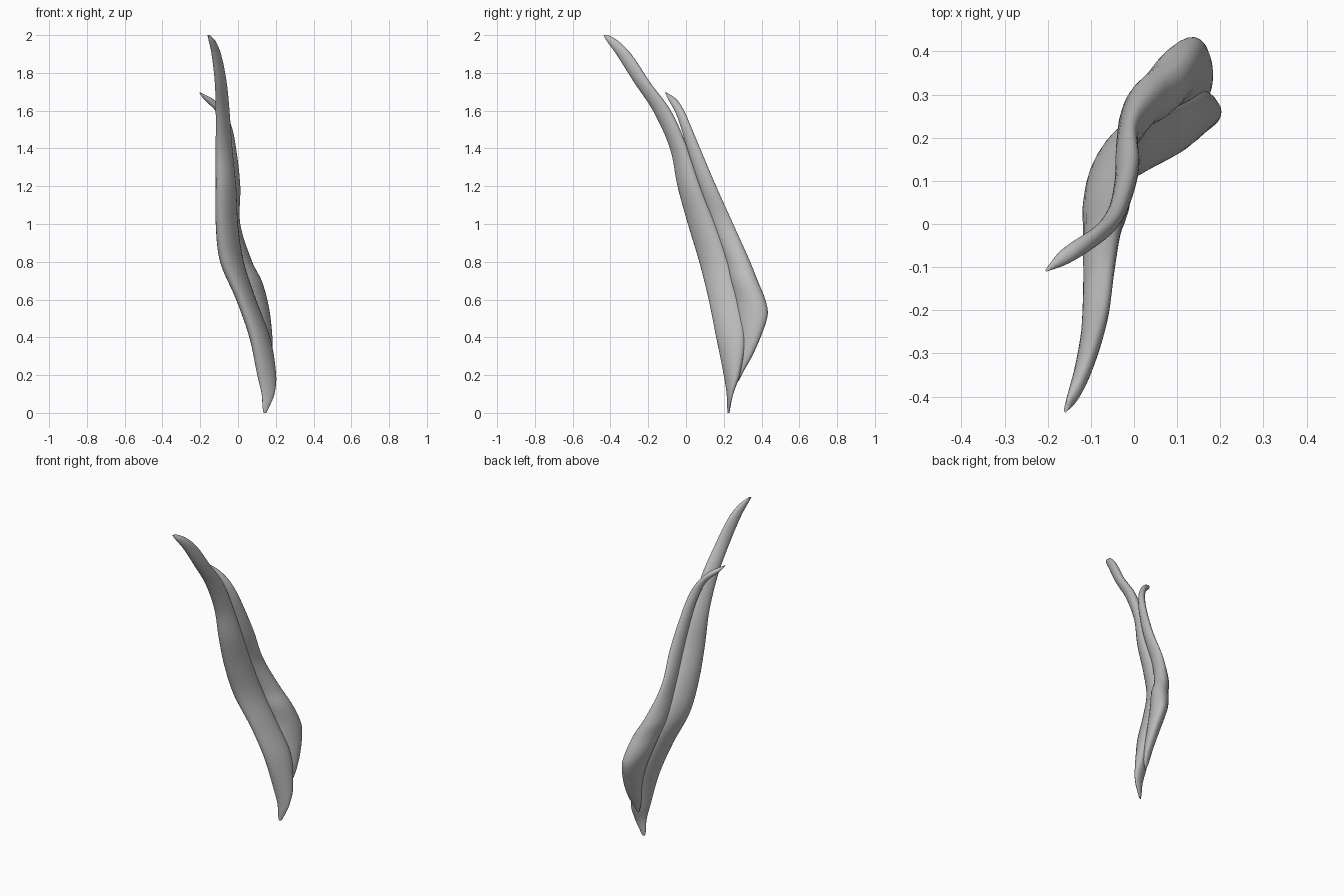
import bpy
import bmesh
import math

SIDES = 24
STEPS = 6

# Cross-sections in hundredths: height, left and right limits, front and back limits
FRONT_LEAF = [
    (0, 13.5, 15, 22, 23), (3, 13, 16.5, 21.8, 23.5), (10, 12.5, 19.3, 21.5, 25),
    (20, 10.2, 20.2, 20, 28.5), (40, 6, 17, 16, 31.5), (60, -1, 9.5, 12, 28.5),
    (80, -9.5, 3, 7, 23.5), (100, -11.8, 0, 1, 16), (120, -11.8, -1, -4.5, 8),
    (140, -11.8, -3, -8.5, 1), (160, -11.8, -4.5, -17.5, -8), (175, -12.3, -6, -27.5, -19),
    (190, -14, -9, -37, -29), (197, -15.5, -12, -42, -36), (200, -16.2, -15, -43.7, -41),
]
BACK_LEAF = [
    (17, 14, 15, 27.5, 28), (22, 12.5, 17, 27, 30.5), (30, 11.5, 18.2, 27.5, 35),
    (40, 9.5, 18.2, 28, 39.5), (52, 6, 17, 27, 43.3), (60, 3, 15.5, 26, 42),
    (70, 0, 12.5, 23.5, 38), (80, -3, 7.5, 21, 34), (100, -4.2, 1.2, 14, 25),
    (120, -4.5, 1.2, 7, 16), (140, -6, -1, 0.5, 7.5), (152, -8.5, -3.5, -3, 2.5),
    (160, -12, -7.5, -6, -1), (166, -18, -13, -9.5, -5), (169.5, -20.5, -19.5, -11, -10),
]


def make_material(name, colour):
    material = bpy.data.materials.new(name)
    material.use_nodes = True
    material.diffuse_color = colour
    material.node_tree.nodes["Principled BSDF"].inputs["Base Color"].default_value = colour
    return material


def slope(before, after, field):
    """Rate of change of one section value with height."""
    return (after[field] - before[field]) / (after[0] - before[0])


def blend(sections, index, t):
    """Smooth section between a section and the next one up."""
    low, high = sections[index], sections[index + 1]
    below = sections[max(index - 1, 0)]
    above = sections[min(index + 2, len(sections) - 1)]
    span = high[0] - low[0]
    result = [low[0] + span * t]
    ease = t * t * (3 - 2 * t)
    for field in range(1, len(low)):
        leave = slope(below, high, field) * span
        arrive = slope(low, above, field) * span
        value = low[field] + (high[field] - low[field]) * ease
        value += leave * t * (1 - t) ** 2 - arrive * t * t * (1 - t)
        result.append(value)
    return result


def add_ring(bm, section, skew):
    """Slanted oval that exactly fills the section limits."""
    height, left, right, front, back = (value / 100 for value in section)
    ring = []
    for side in range(SIDES):
        angle = math.tau * side / SIDES
        x = (left + right) / 2 + (right - left) / 2 * math.cos(angle)
        y = (front + back) / 2 + (back - front) / 2 * math.cos(angle - skew)
        ring.append(bm.verts.new((x, y, height)))
    return ring


def make_leaf(name, sections, skew, material):
    bm = bmesh.new()
    rings = []
    for index in range(len(sections) - 1):
        for step in range(STEPS):
            rings.append(add_ring(bm, blend(sections, index, step / STEPS), skew))
    rings.append(add_ring(bm, sections[-1], skew))

    # Skin between neighbouring rings, then close both tips
    for lower, upper in zip(rings, rings[1:]):
        for side in range(SIDES):
            after = (side + 1) % SIDES
            bm.faces.new((lower[side], lower[after], upper[after], upper[side]))
    bm.faces.new(rings[0])
    bm.faces.new(rings[-1])
    bmesh.ops.recalc_face_normals(bm, faces=bm.faces[:])

    mesh = bpy.data.meshes.new(name)
    bm.to_mesh(mesh)
    bm.free()
    mesh.materials.append(material)
    leaf = bpy.data.objects.new(name, mesh)
    bpy.context.collection.objects.link(leaf)
    bpy.ops.object.select_all(action="DESELECT")
    leaf.select_set(True)
    bpy.context.view_layer.objects.active = leaf
    bpy.ops.object.shade_smooth_by_angle(angle=math.radians(60))
    return leaf


default_cube = bpy.data.objects.get("Cube")
if default_cube:
    bpy.data.objects.remove(default_cube, do_unlink=True)

# Two twisted, tapering leaves lying against each other
grey = make_material("soft_grey", (0.5, 0.5, 0.5, 1))
make_leaf("front_leaf", FRONT_LEAF, math.radians(60), grey)
make_leaf("back_leaf", BACK_LEAF, math.radians(65), grey)
